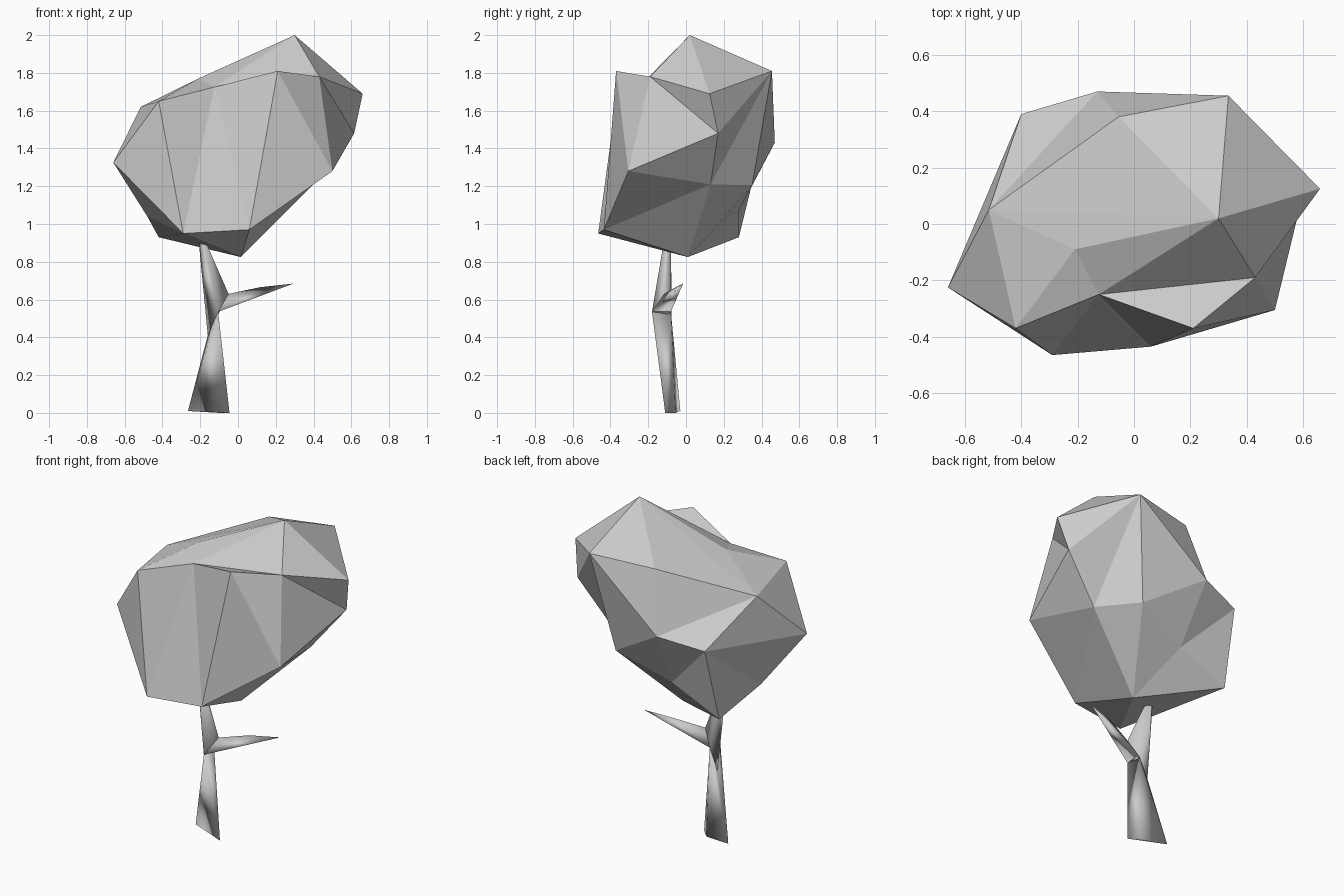
import bpy
import bmesh
from mathutils import Vector

cube = bpy.data.objects.get("Cube")
if cube:
    bpy.data.objects.remove(cube, do_unlink=True)

# One plain grey for the whole tree
GREY = (0.6, 0.6, 0.6, 1.0)
grey = bpy.data.materials.new("plain_grey")
grey.use_nodes = True
grey.diffuse_color = GREY
shader = grey.node_tree.nodes["Principled BSDF"]
shader.inputs["Base Color"].default_value = GREY
shader.inputs["Roughness"].default_value = 0.9


def finish(bm, name, smooth):
    """Turn a bmesh into a named, coloured object."""
    loose = [v for v in bm.verts if not v.link_faces]
    bmesh.ops.delete(bm, geom=loose, context='VERTS')
    bmesh.ops.recalc_face_normals(bm, faces=bm.faces[:])
    for face in bm.faces:
        face.smooth = smooth
    mesh = bpy.data.meshes.new(name)
    bm.to_mesh(mesh)
    bm.free()
    mesh.materials.append(grey)
    obj = bpy.data.objects.new(name, mesh)
    bpy.context.collection.objects.link(obj)
    return obj


def hull(name, points):
    """Smooth faceted limb wrapped around a few points."""
    bm = bmesh.new()
    for p in points:
        bm.verts.new(p)
    bmesh.ops.convex_hull(bm, input=bm.verts[:])
    return finish(bm, name, True)


def crosses(a, b, p, q):
    """Do the great arcs a-b and p-q cross on the unit sphere?"""
    n, m = a.co.cross(b.co), p.co.cross(q.co)
    return (n.dot(p.co) * n.dot(q.co) < 0 and m.dot(a.co) * m.dot(b.co) < 0
            and (a.co + b.co).dot(p.co + q.co) > 0)


def opposite(edge):
    """The two corners facing an edge across its triangles."""
    return [next(v for v in f.verts if v not in edge.verts)
            for f in edge.link_faces]


def force_edge(bm, p, q):
    """Rotate the edges in the way until p and q are joined."""
    for _ in range(12):
        if bm.edges.get((p, q)):
            return
        for edge in bm.edges:
            a, b = edge.verts
            if {a, b} & {p, q} or not crosses(a, b, p, q):
                continue
            c, d = opposite(edge)
            if crosses(a, b, c, d) and not bm.edges.get((c, d)):
                bmesh.utils.edge_rotate(edge, False)
                break
        else:
            return


# Corners of the leafy crown
CORNERS = {
    "peak": (.30, .02, 2.0),
    "brow": (.21, -.37, 1.81),
    "notch": (.43, -.19, 1.78),
    "east": (.66, .125, 1.69),
    "east_low": (.615, .17, 1.48),
    "cheek": (.50, -.305, 1.28),
    "chin": (.06, -.435, .97),
    "chin_west": (-.29, -.465, .95),
    "brow_west": (-.42, -.37, 1.65),
    "west": (-.66, -.225, 1.325),
    "west_top": (-.515, .05, 1.62),
    "ridge": (-.21, -.09, 1.77),
    "dip": (-.125, -.25, 1.725),
    "back_top": (.335, .455, 1.81),
    "back": (-.13, .47, 1.43),
    "back_ridge": (-.055, .38, 1.79),
    "back_west": (-.40, .39, 1.38),
    "base": (.015, .01, .825),
    "base_west": (-.42, .28, .93),
    "west_low": (-.48, -.04, 1.04),
    "east_base": (.40, .13, 1.21),
    "back_base": (.23, .35, 1.205),
    "back_low": (-.10, .28, 1.07),
}

# Creases that must run between particular corners
CREASES = [
    ("dip", "brow_west chin_west chin brow notch peak ridge"),
    ("ridge", "brow_west west_top peak"),
    ("peak", "west_top back_ridge back_top east notch"),
    ("west_top", "back_ridge back back_west west brow_west"),
    ("notch", "brow east east_low cheek"),
    ("cheek", "brow chin east_low east_base"),
    ("back_top", "east east_low east_base back_base back back_ridge"),
    ("east_base", "chin base back_base east_low"),
    ("back_low", "base back_base back back_west base_west"),
    ("chin_west", "west west_low base_west base brow_west"),
    ("back_west", "west west_low base_west back"),
]

# Crown: wrap the corner directions on a sphere, set creases, then place corners
bm = bmesh.new()
centre = Vector((0, 0, 1.38))
corner = {n: bm.verts.new((Vector(p) - centre).normalized())
          for n, p in CORNERS.items()}
bmesh.ops.convex_hull(bm, input=bm.verts[:])
for start, ends in CREASES:
    for end in ends.split():
        force_edge(bm, corner[start], corner[end])
for n, p in CORNERS.items():
    corner[n].co = p
finish(bm, "leaf_crown", False)

# Shared points where the trunk forks
left, front = (-.16, -.075, .41), (-.105, -.18, .535)
rear, crotch = (-.105, -.08, .535), (-.05, -.115, .63)

# Trunk, flaring to a narrow foot
hull("trunk", [(-.265, -.03, .01), (-.045, -.11, 0), (-.10, -.055, 0),
               left, front, rear])

# Limb rising into the crown
hull("main_limb", [left, front, rear, crotch,
                   (-.215, -.09, .98), (-.19, -.11, .95), (-.19, -.08, .95)])

# Bare pointed side branch
hull("side_branch", [front, rear, crotch, (.115, -.055, .665),
                     (.295, -.015, .685)])
